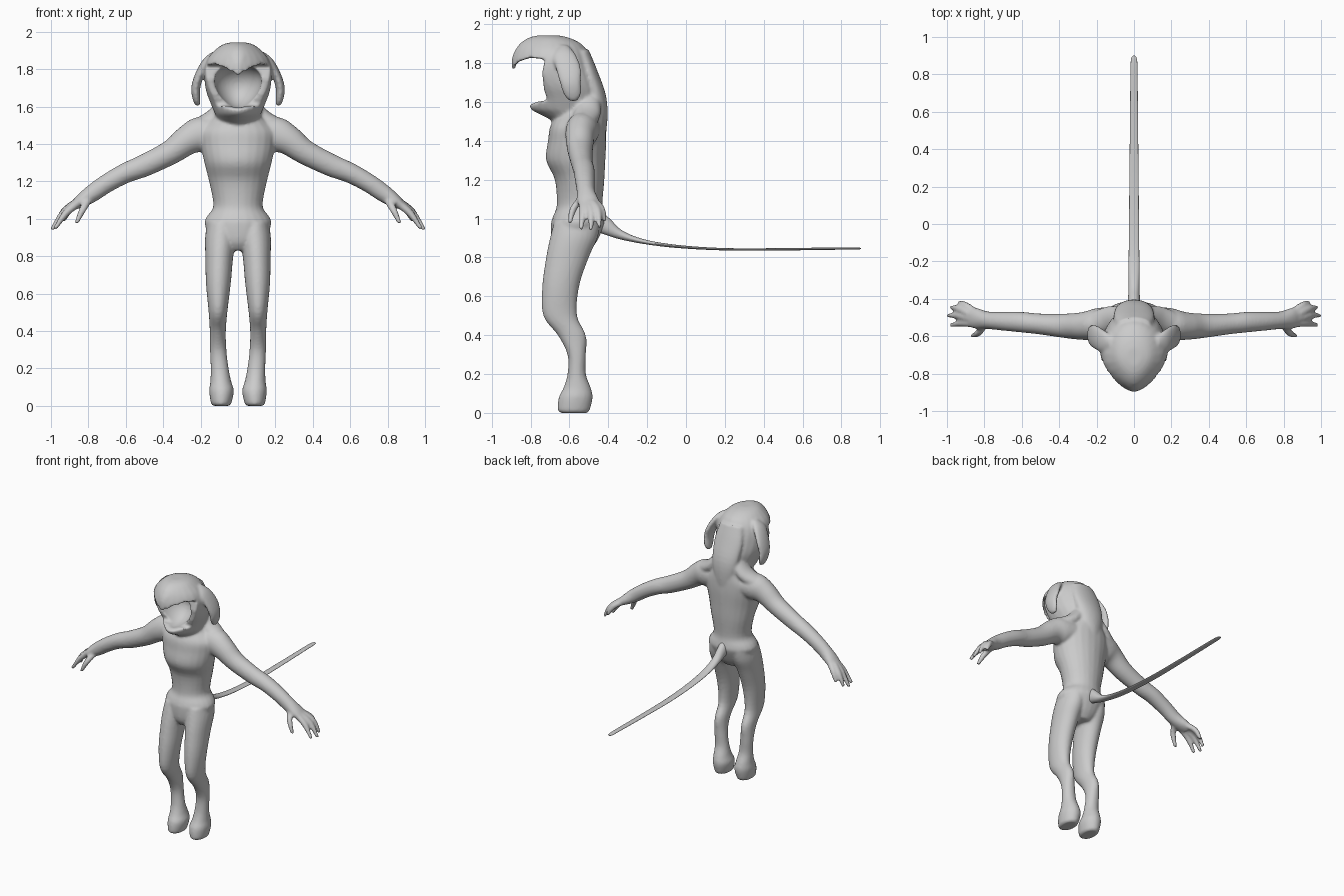
import bpy, bmesh, math
from mathutils import Vector


def new_object(name, bm):
    bmesh.ops.recalc_face_normals(bm, faces=bm.faces[:])
    me = bpy.data.meshes.new(name)
    bm.to_mesh(me)
    bm.free()
    ob = bpy.data.objects.new(name, me)
    bpy.context.collection.objects.link(ob)
    return ob


def smooth_rows(rows, steps=4):
    # Catmull-Rom interpolation of control rows
    out = []
    n = len(rows)
    for i in range(n - 1):
        p = [rows[max(0, i - 1)], rows[i], rows[i + 1], rows[min(n - 1, i + 2)]]
        for k in range(steps):
            t = k / steps
            out.append([0.5 * (2 * b + (c - a) * t + (2 * a - 5 * b + 4 * c - d) * t * t
                               + (3 * b - a - 3 * c + d) * t ** 3) for a, b, c, d in zip(*p)])
    return out + [list(rows[-1])]


def tube(name, rows, u, v=None, point=0.0, side=1, sides=24):
    # rows: x, y, z, radius along u, radius along v
    rows = smooth_rows(rows)
    u = Vector(u)
    bm = bmesh.new()
    rings = []
    for i, r in enumerate(rows):
        c = Vector(r[:3])
        if v:
            w = Vector(v)
        else:
            t = Vector(rows[min(i + 1, len(rows) - 1)][:3]) - Vector(rows[max(i - 1, 0)][:3])
            w = t.cross(u).normalized()
        ring = []
        for k in range(sides):
            a = 2 * math.pi * k / sides
            squeeze = 1 - point * max(0, -math.sin(a)) ** 2
            p = c + u * (r[3] * math.cos(a) * squeeze) + w * (r[4] * math.sin(a))
            ring.append(bm.verts.new((p.x * side, p.y, p.z)))
        rings.append(ring)
    for a, b in zip(rings, rings[1:]):
        for k in range(sides):
            j = (k + 1) % sides
            bm.faces.new((a[k], a[j], b[j], b[k]))
    bm.faces.new(rings[0])
    bm.faces.new(rings[-1])
    return new_object(name, bm)


def stack(name, levels, x=0, point=0.0, side=1):
    # levels: z, x centre, half width, front y, back y
    rows = [(x + cx, (f + b) / 2, z, hw, (b - f) / 2) for z, cx, hw, f, b in levels]
    return tube(name, rows, (1, 0, 0), (0, 1, 0), point, side)


def apply_mod(ob, kind, **props):
    m = ob.modifiers.new(kind, kind)
    for k, val in props.items():
        setattr(m, k, val)
    bpy.context.view_layer.objects.active = ob
    bpy.ops.object.modifier_apply(modifier=m.name)


parts = []
# torso
parts.append(stack("torso", [
    (0.83, 0, .07, -.66, -.50), (0.88, 0, .14, -.69, -.46), (0.97, 0, .178, -.695, -.42),
    (1.01, 0, .168, -.685, -.42), (1.07, 0, .132, -.665, -.43), (1.2, 0, .155, -.675, -.42),
    (1.3, 0, .18, -.72, -.415), (1.4, 0, .20, -.71, -.41), (1.47, 0, .20, -.70, -.41),
    (1.53, 0, .15, -.67, -.41), (1.58, 0, .12, -.65, -.41)]))
# mane running down the back of the neck
parts.append(tube("mane", [
    (0, -.54, 1.86, .09, .04), (0, -.50, 1.75, .11, .045), (0, -.46, 1.62, .10, .05),
    (0, -.45, 1.5, .075, .045), (0, -.45, 1.38, .03, .03)], (1, 0, 0)))

# head with hood, carved open at the face
head = stack("head", [
    (1.42, 0, .09, -.65, -.44), (1.50, 0, .11, -.69, -.43), (1.535, 0, .115, -.75, -.425),
    (1.565, 0, .125, -.80, -.43), (1.62, 0, .148, -.815, -.44), (1.68, 0, .17, -.85, -.45),
    (1.75, 0, .18, -.89, -.47), (1.81, 0, .178, -.895, -.49), (1.86, 0, .16, -.88, -.51),
    (1.90, 0, .125, -.855, -.54), (1.93, 0, .085, -.81, -.60), (1.943, 0, .04, -.76, -.66)],
    point=0.3)
profile = [(-1, 1.77), (-.90, 1.77), (-.86, 1.808), (-.80, 1.828), (-.725, 1.82), (-.74, 1.75),
           (-.73, 1.66), (-.71, 1.605), (-.76, 1.603), (-.81, 1.582), (-1, 1.56)]
bm = bmesh.new()
face = bm.faces.new([bm.verts.new((-.4, y, z)) for y, z in profile])
ext = bmesh.ops.extrude_face_region(bm, geom=[face])
bmesh.ops.translate(bm, vec=(.8, 0, 0),
                    verts=[g for g in ext["geom"] if isinstance(g, bmesh.types.BMVert)])
face_cut = new_object("face_cutter", bm)
bm = bmesh.new()
bmesh.ops.create_uvsphere(bm, u_segments=32, v_segments=20, radius=1)
for vert in bm.verts:
    x, y, z = vert.co
    taper = 0.85 + 0.22 * z
    vert.co = (x * .145 * taper, -.74 + y * .15, 1.71 + z * .118)
mouth_cut = new_object("mouth_cutter", bm)
for cutter in (face_cut, mouth_cut):
    apply_mod(head, "BOOLEAN", operation="DIFFERENCE", solver="EXACT", object=cutter)
    bpy.data.objects.remove(cutter)
parts.append(head)
# drooping tip of the hood
parts.append(tube("hood_tip", [
    (0, -.80, 1.90, .06, .025), (0, -.85, 1.865, .05, .025), (0, -.88, 1.82, .03, .016),
    (0, -.888, 1.77, .012, .01)], (1, 0, 0)))

fingers = [((.84, -.475, 1.09), (.90, -.435, 1.05), (.935, -.42, .985)),
           ((.86, -.49, 1.09), (.93, -.455, 1.04), (.98, -.445, .955)),
           ((.86, -.51, 1.09), (.935, -.49, 1.03), (.995, -.49, .94)),
           ((.86, -.53, 1.08), (.92, -.53, 1.03), (.98, -.54, .945)),
           ((.80, -.54, 1.10), (.83, -.58, 1.05), (.865, -.598, .975))]
for s in (1, -1):
    # leg and foot
    parts.append(stack("leg", [
        (0.0, .09, .045, -.645, -.51), (0.015, .09, .055, -.66, -.495), (.08, .088, .066, -.655, -.48),
        (.13, .092, .056, -.63, -.49), (.2, .098, .048, -.61, -.515), (.3, .106, .044, -.61, -.515),
        (.4, .108, .043, -.66, -.515), (.5, .107, .05, -.735, -.56), (.65, .105, .066, -.74, -.55),
        (.8, .100, .075, -.72, -.50), (.9, .092, .084, -.70, -.455), (.98, .085, .08, -.68, -.44)],
        side=s))
    # arm and palm
    parts.append(tube("arm", [
        (.10, -.53, 1.46, .09, .08), (.2, -.535, 1.45, .085, .095), (.27, -.545, 1.42, .075, .08),
        (.36, -.545, 1.355, .066, .066), (.5, -.535, 1.285, .056, .06), (.6, -.525, 1.245, .055, .054),
        (.7, -.52, 1.19, .05, .05), (.78, -.515, 1.135, .047, .047), (.84, -.505, 1.095, .056, .036),
        (.88, -.497, 1.068, .055, .022)], (0, 1, 0), side=s))
    for f in fingers:
        parts.append(tube("finger", [(*p, r, r) for p, r in zip(f, (.022, .02, .011))],
                          (0, 1, 0), side=s, sides=12))
    # slope from neck to shoulder
    parts.append(tube("shoulder", [
        (.07, -.50, 1.60, .06, .05), (.14, -.51, 1.535, .07, .045), (.22, -.53, 1.485, .06, .05)],
        (0, 1, 0), side=s))
    # hanging ear
    parts.append(tube("ear", [
        (.12, -.63, 1.88, .03, .02), (.165, -.625, 1.84, .06, .024), (.205, -.605, 1.77, .065, .024),
        (.226, -.595, 1.70, .055, .024), (.222, -.585, 1.64, .045, .02), (.213, -.58, 1.605, .02, .012)],
        (0, 1, 0), side=s))

# fuse everything into one smooth skin
bpy.ops.object.select_all(action="DESELECT")
for ob in parts:
    ob.select_set(True)
body = parts[0]
bpy.context.view_layer.objects.active = body
bpy.ops.object.join()
body.name = "body"
apply_mod(body, "REMESH", mode="VOXEL", voxel_size=0.009)
apply_mod(body, "SMOOTH", factor=0.5, iterations=5)

# tail, thin and flat towards the tip
tail = tube("tail", [
    (0, -.50, 1.01, .035, .06), (0, -.42, .965, .033, .045), (0, -.34, .918, .029, .024),
    (0, -.22, .882, .029, .012), (0, -.05, .857, .027, .008), (0, .2, .842, .025, .006),
    (0, .5, .842, .022, .006), (0, .8, .846, .019, .006), (0, .88, .846, .016, .005),
    (0, .90, .846, .005, .003)], (1, 0, 0))
for ob in (body, tail):
    for poly in ob.data.polygons:
        poly.use_smooth = True
